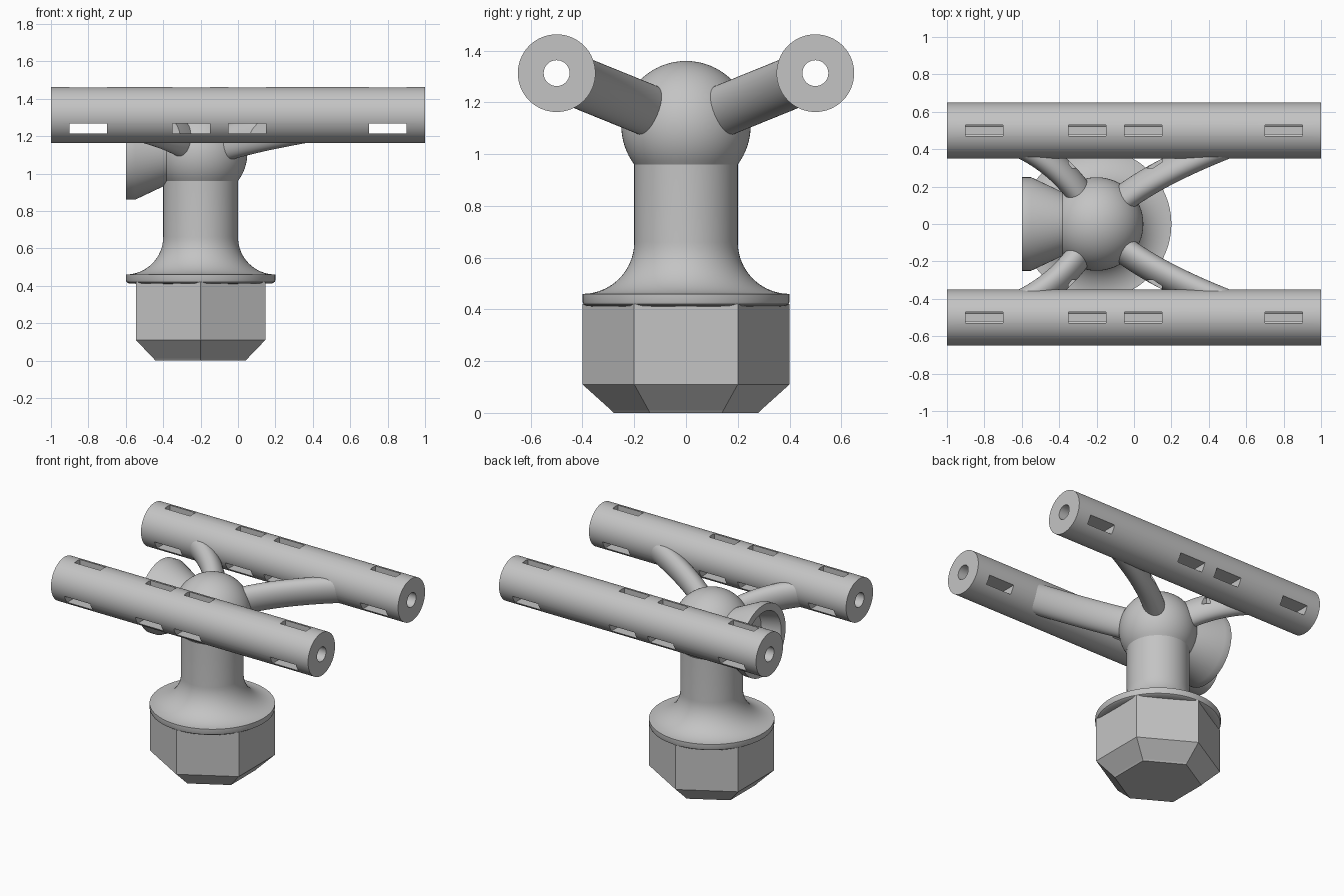
import bpy, bmesh
from math import sin, cos, pi, radians
from mathutils import Matrix, Vector

if "Cube" in bpy.data.objects:
    bpy.data.objects.remove(bpy.data.objects["Cube"], do_unlink=True)

grey = bpy.data.materials.new("plain grey")
grey.use_nodes = True
grey.diffuse_color = (0.55, 0.55, 0.55, 1)
grey.node_tree.nodes["Principled BSDF"].inputs["Base Color"].default_value = (0.55, 0.55, 0.55, 1)

HUB_X, HUB_Z = -0.2, 1.11
RAIL_Y, RAIL_Z = 0.5, 1.313
TO_X = Matrix.Rotation(pi / 2, 4, 'Y')      # turns the lathe axis to +x


def finish(name, bm):
    bmesh.ops.recalc_face_normals(bm, faces=bm.faces)
    mesh = bpy.data.meshes.new(name)
    bm.to_mesh(mesh)
    bm.free()
    mesh.materials.append(grey)
    obj = bpy.data.objects.new(name, mesh)
    bpy.context.collection.objects.link(obj)
    return obj


def loft(name, rings):
    """Skin closed rings of points and cap both ends."""
    bm = bmesh.new()
    loops = [[bm.verts.new(p) for p in ring] for ring in rings]
    n = len(loops[0])
    for a, b in zip(loops, loops[1:]):
        for i in range(n):
            j = (i + 1) % n
            bm.faces.new((a[i], a[j], b[j], b[i]))
    bm.faces.new(loops[0])
    bm.faces.new(loops[-1])
    return finish(name, bm)


def lathe(name, profile, sides, matrix):
    """Turn (radius, height) points round the local z axis."""
    return loft(name, [[matrix @ Vector((r * cos(t), r * sin(t), h))
                        for t in (pi / 2 + 2 * pi * i / sides for i in range(sides))]
                       for r, h in profile])


def select(obj):
    bpy.ops.object.select_all(action='DESELECT')
    obj.select_set(True)
    bpy.context.view_layer.objects.active = obj


def cut(obj, cutters):
    select(obj)
    for cutter in cutters:
        mod = obj.modifiers.new("cut", 'BOOLEAN')
        mod.operation = 'DIFFERENCE'
        mod.solver = 'EXACT'
        mod.object = cutter
        bpy.ops.object.modifier_apply(modifier=mod.name)


def smooth(obj):
    select(obj)
    bpy.ops.object.shade_smooth_by_angle(angle=radians(30))


def arm(name, bend, end, side):
    """Oval tube from the hub centre, bending into the rail axis."""
    start = Vector((HUB_X, 0, HUB_Z))
    rise = (RAIL_Z - HUB_Z) / RAIL_Y
    mid = Vector((bend[0], side * bend[1], HUB_Z + rise * bend[1]))
    stop = Vector((end, side * RAIL_Y, RAIL_Z))
    up = Vector((0, -side * rise, 1)).normalized()
    rings = []
    for k in range(25):
        t = k / 24
        centre = start * (1 - t) ** 2 + mid * 2 * t * (1 - t) + stop * t * t
        tangent = ((mid - start) * (1 - t) + (stop - mid) * t).normalized()
        across = tangent.cross(up)
        rings.append([centre + across * 0.07 * cos(a) + up * 0.1 * sin(a)
                      for a in (2 * pi * i / 40 for i in range(40))])
    return loft(name, rings)


# Hexagonal nut with tapered foot
base = Matrix.Translation((HUB_X, 0, 0))
lathe("hex_nut", [(0.28, 0), (0.289, 0.01), (0.4, 0.11), (0.4, 0.42)], 6, base)

# Flange, flared neck and round hub turned as one piece
profile = [(0.34, 0.41), (0.385, 0.413), (0.396, 0.42), (0.4, 0.43), (0.4, 0.46)]
profile += [(0.4 - 0.2 * sin(a), 0.66 - 0.2 * cos(a))
            for a in (pi / 2 * i / 16 for i in range(1, 17))]
low = radians(-36.87)
profile += [(0.25 * cos(a), HUB_Z + 0.25 * sin(a))
            for a in (low + (radians(89.5) - low) * i / 28 for i in range(29))]
smooth(lathe("neck_and_hub", profile, 64, base))

# Hollow cup on the side of the hub
cup = Matrix.Translation((0, 0, HUB_Z)) @ TO_X
smooth(lathe("side_cup", [(0.15, -0.3), (0.165, -0.37), (0.25, -0.55), (0.25, -0.6),
                          (0.2, -0.6), (0.165, -0.47), (0.01, -0.47)], 64, cup))

# Rails with bore and tie slots, each carried by two arms
for side, label in ((-1, "front"), (1, "back")):
    axis = Matrix.Translation((0, side * RAIL_Y, RAIL_Z)) @ TO_X
    bore = lathe("bore_cutter", [(0.05, -1.1), (0.05, 1.1)], 48, axis)
    bm = bmesh.new()
    for x in (-0.8, -0.25, 0.05, 0.8):
        for z, depth, height in ((-0.073, 0.4, 0.054), (0.1, 0.06, 0.2)):
            place = Matrix.Translation((x, side * RAIL_Y, RAIL_Z + z))
            size = Matrix.Diagonal((0.2, depth, height, 1))
            bmesh.ops.create_cube(bm, size=1, matrix=place @ size)
    slots = finish("slot_cutter", bm)

    parts = [lathe(label + "_rail", [(0.15, -1), (0.15, 1)], 64, axis),
             arm(label + "_long_arm", (-0.01, 0.25), 0.7, side),
             arm(label + "_short_arm", (-0.36, 0.38), -0.8, side)]
    for part in parts:
        cut(part, (bore, slots))
        smooth(part)
    for cutter in (bore, slots):
        cutter.hide_render = True
        bpy.data.objects.remove(cutter, do_unlink=True)
